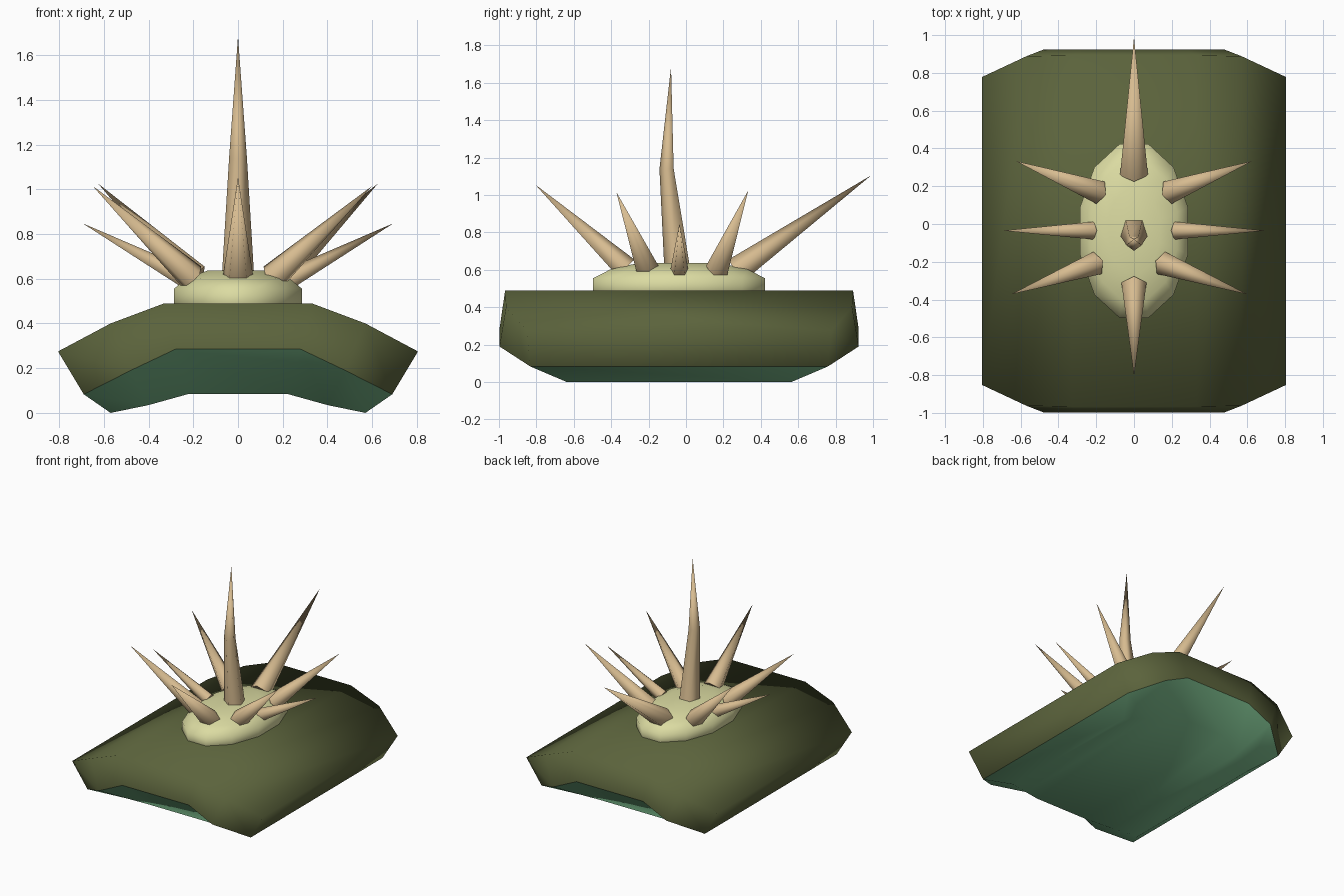
import bpy, bmesh, math
from mathutils import Vector

cube = bpy.data.objects.get("Cube")
if cube:
    bpy.data.objects.remove(cube, do_unlink=True)


def material(name, rgb):
    m = bpy.data.materials.new(name)
    m.use_nodes = True
    m.diffuse_color = (*rgb, 1)
    m.node_tree.nodes["Principled BSDF"].inputs["Base Color"].default_value = (*rgb, 1)
    return m


OLIVE = material("olive", (0.105, 0.125, 0.045))
GREEN = material("underside green", (0.22, 0.55, 0.29))
PALE = material("pale yellow", (0.71, 0.71, 0.36))
TAN = material("spine tan", (0.68, 0.50, 0.28))


def finish(name, bm, mats):
    bmesh.ops.recalc_face_normals(bm, faces=bm.faces[:])
    for f in bm.faces:
        f.smooth = True
    mesh = bpy.data.meshes.new(name)
    bm.to_mesh(mesh)
    bm.free()
    for m in mats:
        mesh.materials.append(m)
    ob = bpy.data.objects.new(name, mesh)
    bpy.context.collection.objects.link(ob)


def bridge(bm, a, b):
    n = len(a)
    for i in range(n):
        j = (i + 1) % n
        bm.faces.new((a[i], a[j], b[j], b[i]))


# Arched pad: three arched sections, each point is (x, z, half length)
CY = -0.037
SECTIONS = [
    [(0.805, 0.275, 0.815), (0.57, 0.4, 0.925), (0.33, 0.49, 0.93)],     # top
    [(0.69, 0.083, 0.795), (0.48, 0.19, 0.96), (0.28, 0.285, 0.96)],     # rim
    [(0.57, 0.0, 0.60), (0.40, 0.035, 0.675), (0.22, 0.085, 0.76)],      # underside
]
bm = bmesh.new()
rings = []
for sec in SECTIONS:
    arch = [(-x, z, h) for x, z, h in sec] + sec[::-1]
    front = [bm.verts.new((x, CY - h, z)) for x, z, h in arch]
    back = [bm.verts.new((x, CY + h, z)) for x, z, h in arch]
    rings.append(front + back[::-1])
bridge(bm, rings[0], rings[1])
bridge(bm, rings[1], rings[2])
for ring in (rings[0], rings[2]):
    for i in range(5):
        bm.faces.new((ring[i], ring[i + 1], ring[10 - i], ring[11 - i]))
# Everything touching the underside ring is green; the rim seam stays sharp
under = set(rings[2])
for f in bm.faces:
    f.material_index = 1 if under & set(f.verts) else 0
for e in bm.edges:
    if len({f.material_index for f in e.link_faces}) > 1:
        e.smooth = False
finish("arched_pad", bm, [OLIVE, GREEN])

# Oval mound on top of the pad
bm = bmesh.new()
loops = []
for scale, z in ((1, 0.44), (1, 0.555), (0.8, 0.602), (0.48, 0.636)):
    loops.append([bm.verts.new((0.297 * scale * math.cos(a), CY + 0.476 * scale * math.sin(a), z))
                  for a in (math.radians(15 + 30 * i) for i in range(12))])
for a, b in zip(loops, loops[1:]):
    bridge(bm, a, b)
bm.faces.new(loops[0])
bm.faces.new(loops[-1])
finish("oval_mound", bm, [PALE])


# Five-sided spines with one corner facing up, or down when flip is -1
def spine(name, base, tip, r, mid=None, mid_r=0.0, flip=1):
    base, tip = Vector(base), Vector(tip)
    q = (tip - base).to_track_quat('Z', 'Y')
    bm = bmesh.new()

    def ring(center, radius):
        return [bm.verts.new(center + q @ Vector((radius * math.sin(a), flip * radius * math.cos(a), 0)))
                for a in (2 * math.pi * i / 5 for i in range(5))]

    low = ring(base, r)
    cap = bm.faces.new(low)
    for e in cap.edges:
        e.smooth = False
    if mid:
        high = ring(Vector(mid), mid_r)
        bridge(bm, low, high)
        low = high
    end = bm.verts.new(tip)
    for i in range(5):
        bm.faces.new((low[i], low[(i + 1) % 5], end))
    finish(name, bm, [TAN])


spine("centre_spine", (0, -0.04, 0.61), (0, -0.08, 1.685), 0.076, (0, -0.1, 1.14), 0.042, -1)
spine("back_spine", (0, 0.27, 0.59), (0, 0.99, 1.105), 0.078)
spine("front_spine", (0, -0.325, 0.605), (0, -0.805, 1.055), 0.07)
for side, s in (("left", 1), ("right", -1)):
    spine(side + "_side_spine", (s * 0.22, -0.035, 0.59), (s * 0.695, -0.035, 0.848), 0.05)
    spine(side + "_back_spine", (s * 0.19, 0.17, 0.605), (s * 0.625, 0.333, 1.025), 0.066)
    spine(side + "_front_spine", (s * 0.18 - 0.025, -0.21, 0.605),
          (s * 0.625 - 0.025, -0.372, 1.015), 0.066)
